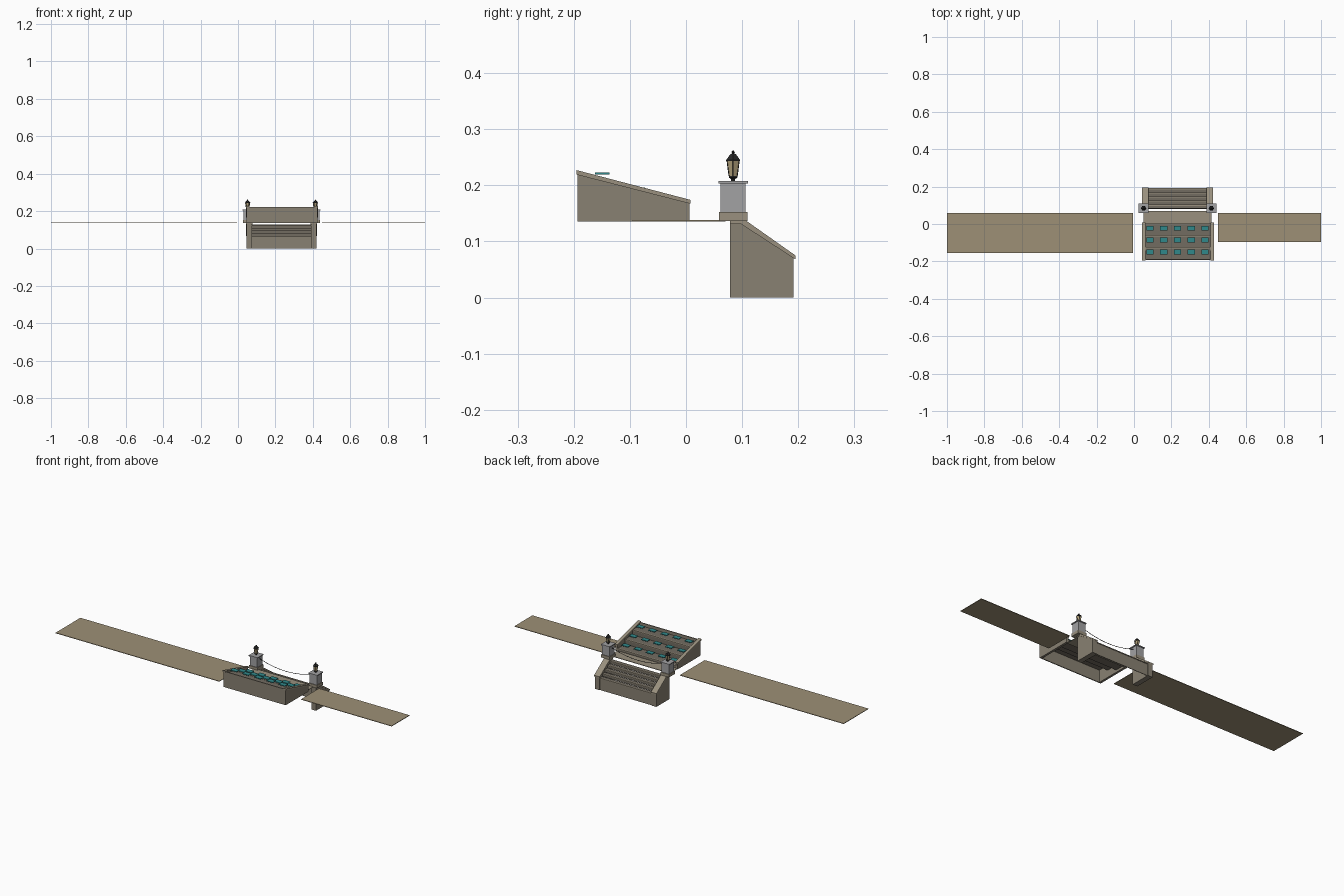
import bpy, bmesh, math

if "Cube" in bpy.data.objects:
    bpy.data.objects.remove(bpy.data.objects["Cube"])

def mat(name, rgb):
    m = bpy.data.materials.new(name)
    m.diffuse_color = (*rgb, 1)
    m.use_nodes = True
    m.node_tree.nodes["Principled BSDF"].inputs["Base Color"].default_value = m.diffuse_color
    return m

SAND = mat("sand", (0.34, 0.28, 0.18))
STONE = mat("stone", (0.25, 0.22, 0.17))
TRIM = mat("trim", (0.32, 0.28, 0.21))
STEP = mat("step", (0.17, 0.15, 0.12))
GREY = mat("grey", (0.36, 0.36, 0.37))
TEAL = mat("teal", (0.03, 0.25, 0.26))
IRON = mat("iron", (0.02, 0.02, 0.02))
GLASS = mat("glass", (0.45, 0.36, 0.2))

def finish(name, bm, m):
    bmesh.ops.recalc_face_normals(bm, faces=bm.faces)
    me = bpy.data.meshes.new(name)
    bm.to_mesh(me)
    bm.free()
    ob = bpy.data.objects.new(name, me)
    bpy.context.collection.objects.link(ob)
    me.materials.append(m)
    return ob

def extrude_x(name, profile, x0, x1, m):
    """Extrude a (y, z) profile along x."""
    bm = bmesh.new()
    f = bm.faces.new([bm.verts.new((x0, y, z)) for y, z in profile])
    r = bmesh.ops.extrude_face_region(bm, geom=[f])
    vs = [v for v in r["geom"] if isinstance(v, bmesh.types.BMVert)]
    bmesh.ops.translate(bm, verts=vs, vec=(x1 - x0, 0, 0))
    return finish(name, bm, m)

def box(name, x0, x1, y0, y1, z0, z1, m):
    return extrude_x(name, [(y0, z0), (y1, z0), (y1, z1), (y0, z1)], x0, x1, m)

def lathe(name, x, y, profile, sides, m):
    """Low-poly turned shape from (radius, z) points."""
    bm = bmesh.new()
    rings = [[bm.verts.new((x + r * math.cos(2 * math.pi * i / sides),
                            y + r * math.sin(2 * math.pi * i / sides), z))
              for i in range(sides)] for r, z in profile]
    for a, b in zip(rings, rings[1:]):
        for i in range(sides):
            j = (i + 1) % sides
            bm.faces.new((a[i], a[j], b[j], b[i]))
    bm.faces.new(rings[0])
    bm.faces.new(rings[-1])
    return finish(name, bm, m)

CX, DECK = 0.2325, 0.137

# flat terraces on both sides and the walkway between the stairs
box("left_terrace", -1, -0.005, -0.155, 0.06, 0.1355, 0.1385, SAND)
box("right_terrace", 0.45, 1, -0.095, 0.06, 0.1355, 0.1385, SAND)
box("walkway", 0.05, 0.415, -0.002, 0.07, 0.1355, 0.1385, TRIM)

# upper seating: side walls with sloped caps, open underneath
for side, x in (("left", 0.046), ("right", 0.413)):
    extrude_x(f"upper_wall_{side}", [(-0.193, 0.1357), (0.006, 0.1357), (0.006, 0.17),
              (-0.193, 0.222)], x, x + 0.012, STONE)
    extrude_x(f"upper_cap_{side}", [(-0.195, 0.219), (0.008, 0.167), (0.008, 0.174),
              (-0.195, 0.227)], x - 0.003, x + 0.015, TRIM)
box("upper_front_wall", 0.046, 0.425, -0.193, -0.188, 0.1357, 0.222, STONE)

# three seating rows with nosings and cushions
levels = [0.151, 0.178, 0.205]
for r, z in enumerate(levels):
    front = 0.004 - r * 0.064
    back = max(front - 0.067, -0.19)
    below = levels[r - 1] if r else 0.1357
    box(f"row_tread_{r}", 0.058, 0.413, back, front, z - 0.003, z, STEP)
    box(f"row_riser_{r}", 0.058, 0.413, front - 0.003, front, below, z - 0.003, STEP)
    box(f"row_nosing_{r}", 0.058, 0.413, front - 0.006, front + 0.002, z - 0.004, z + 0.001, TRIM)
    for c in range(5):
        x, y = CX + (c - 2) * 0.0735, -0.0225 - r * 0.0635
        box(f"cushion_{r}_{c}", x - 0.019, x + 0.019, y - 0.013, y + 0.013,
            z + 0.014, z + 0.018, TEAL)

# lower stair: side walls with sloped caps
for side, x in (("left", 0.046), ("right", 0.391)):
    extrude_x(f"lower_wall_{side}", [(0.0786, 0), (0.192, 0), (0.192, 0.072),
              (0.1, 0.134), (0.0786, 0.134)], x, x + 0.028, STONE)
    extrude_x(f"lower_cap_{side}", [(0.0786, 0.131), (0.098, 0.131), (0.195, 0.068), (0.195, 0.075),
              (0.107, 0.137), (0.0786, 0.137)], x - 0.003, x + 0.031, TRIM)

# five thin steps going down to the back panel
for s in range(5):
    y, z = 0.08 + s * 0.022, 0.126 - s * 0.015
    drop = 0.015 if s < 4 else z
    box(f"stair_tread_{s}", 0.074, 0.391, y, y + 0.022, z - 0.003, z, STEP)
    box(f"stair_riser_{s}", 0.074, 0.391, y + 0.018, y + 0.021, z - drop, z - 0.003,
        STONE if s == 4 else STEP)
    box(f"stair_nosing_{s}", 0.074, 0.391, y + 0.017, y + 0.0235, z - 0.003, z + 0.001, TRIM)

# gate pillars with lanterns
PY = 0.084
for side, x in (("left", 0.0515), ("right", 0.4135)):
    for part, h, z0, z1, m in (("base", 0.0255, DECK - 0.001, 0.152, TRIM),
                               ("shaft", 0.0222, 0.152, 0.203, GREY),
                               ("cap", 0.0265, 0.203, 0.208, GREY)):
        box(f"pillar_{part}_{side}", x - h, x + h, PY - h, PY + h, z0, z1, m)
    lathe(f"lantern_foot_{side}", x, PY, [(0.004, 0.208), (0.004, 0.211), (0.009, 0.214),
          (0.009, 0.2165)], 6, IRON)
    lathe(f"lantern_glass_{side}", x, PY, [(0.008, 0.2165), (0.012, 0.243)], 6, GLASS)
    lathe(f"lantern_roof_{side}", x, PY, [(0.0145, 0.243), (0.0145, 0.245), (0.006, 0.255),
          (0.002, 0.257), (0.0035, 0.259), (0.001, 0.262)], 6, IRON)
    # lantern corner bars
    for i in range(6):
        a = math.pi * i / 3
        cu = bpy.data.curves.new(f"lantern_bar_{side}_{i}", "CURVE")
        cu.dimensions, cu.bevel_depth, cu.bevel_resolution = "3D", 0.0009, 0
        sp = cu.splines.new("POLY")
        sp.points.add(1)
        for p, (r, z) in zip(sp.points, ((0.0085, 0.2165), (0.0125, 0.243))):
            p.co = (x + r * math.cos(a), PY + r * math.sin(a), z, 1)
        cu.materials.append(IRON)
        bpy.context.collection.objects.link(bpy.data.objects.new(cu.name, cu))

# sagging chain between the pillars
cu = bpy.data.curves.new("chain", "CURVE")
cu.dimensions, cu.bevel_depth, cu.bevel_resolution = "3D", 0.0013, 1
sp = cu.splines.new("POLY")
sp.points.add(16)
for i, p in enumerate(sp.points):
    t = i / 8 - 1
    p.co = (CX + 0.16 * t, PY, 0.165 + 0.027 * t * t, 1)
cu.materials.append(IRON)
bpy.context.collection.objects.link(bpy.data.objects.new("chain", cu))
